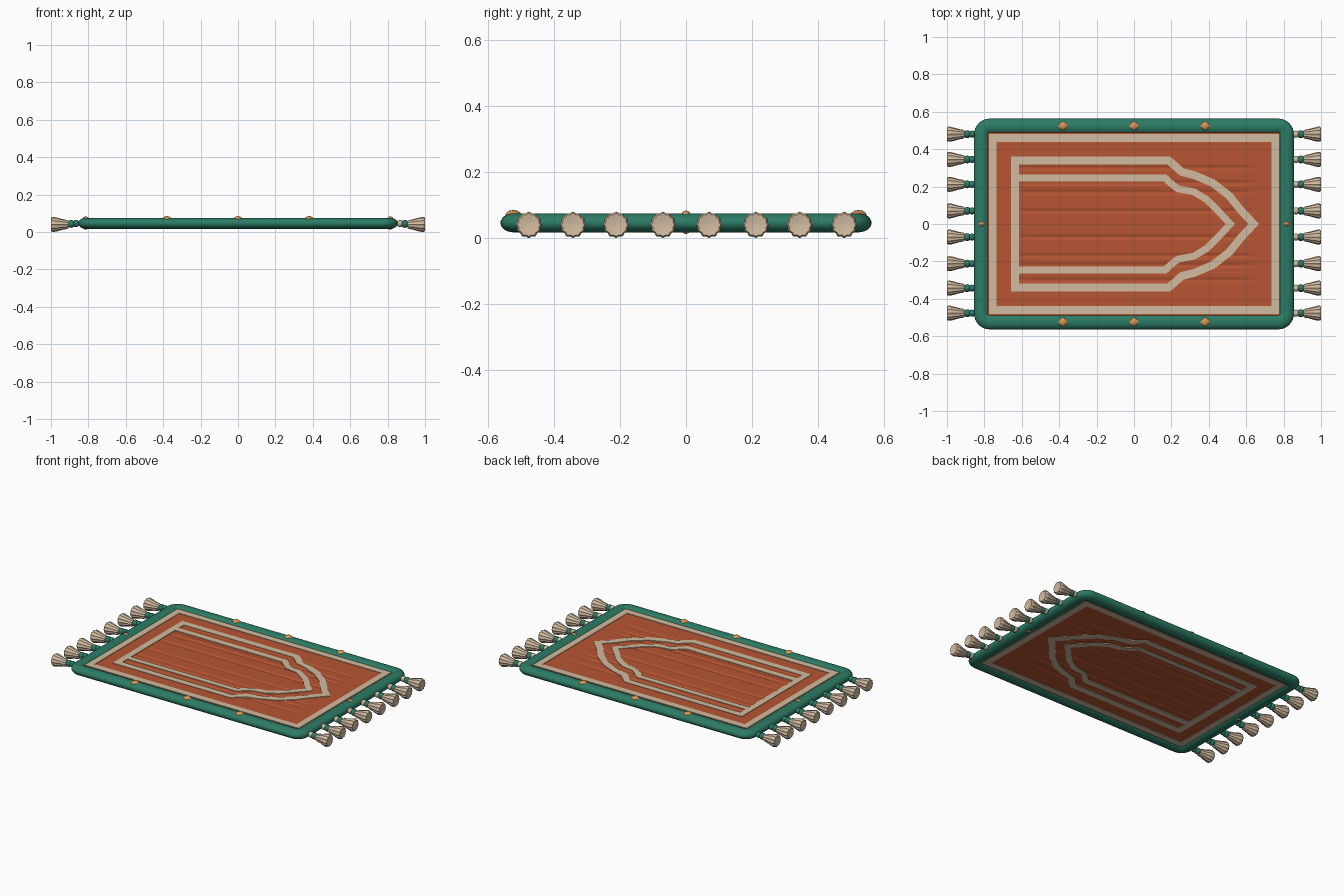
import bpy, bmesh, math
from mathutils import Vector

cube = bpy.data.objects.get("Cube")
if cube:
    bpy.data.objects.remove(cube, do_unlink=True)


def material(name, rgb):
    m = bpy.data.materials.new(name)
    m.use_nodes = True
    m.diffuse_color = (*rgb, 1)
    m.node_tree.nodes["Principled BSDF"].inputs["Base Color"].default_value = (*rgb, 1)
    return m


GREEN = material("green wool", (0.025, 0.2, 0.13))
RUST = material("rust weave", (0.47, 0.09, 0.033))
CREAM = material("cream thread", (0.64, 0.5, 0.35))
GOLD = material("amber bead", (0.68, 0.3, 0.09))
MID = 0.046  # mid height of the rug


def finish(name, bm, mat, angle=40):
    bmesh.ops.recalc_face_normals(bm, faces=bm.faces)
    mesh = bpy.data.meshes.new(name)
    bm.to_mesh(mesh)
    bm.free()
    mesh.materials.append(mat)
    ob = bpy.data.objects.new(name, mesh)
    bpy.context.collection.objects.link(ob)
    bpy.ops.object.select_all(action="DESELECT")
    ob.select_set(True)
    bpy.context.view_layer.objects.active = ob
    bpy.ops.object.shade_smooth_by_angle(angle=math.radians(angle))
    return ob


def bridge(bm, rings, closed):
    """Join equal rings of vertices with quads."""
    n = len(rings[0])
    pairs = list(zip(rings, rings[1:]))
    if closed:
        pairs.append((rings[-1], rings[0]))
    for a, b in pairs:
        for i in range(n):
            j = (i + 1) % n
            bm.faces.new((a[i], a[j], b[j], b[i]))
    if not closed:
        bm.faces.new(rings[0])
        bm.faces.new(rings[-1])


def sweep(bm, path, profile, closed):
    """Sweep a (side, z) profile along a flat path with mitred corners."""
    pts = [Vector(p) for p in path]
    n = len(pts)
    rings = []
    for i, p in enumerate(pts):
        before = pts[i - 1] if closed or i else p * 2 - pts[1]
        after = pts[(i + 1) % n] if closed or i < n - 1 else p * 2 - pts[i - 1]
        d1, d2 = (p - before).normalized(), (after - p).normalized()
        n1, n2 = Vector((-d1.y, d1.x)), Vector((-d2.y, d2.x))
        mitre = (n1 + n2) / (1 + n1.dot(n2))
        rings.append([bm.verts.new((*(p + mitre * s), z)) for s, z in profile])
    bridge(bm, rings, closed)


# Padded border tube
corner, steps = 0.042, 8
border_path = []
for q, (sx, sy) in enumerate(((1, 1), (-1, 1), (-1, -1), (1, -1))):
    for k in range(steps + 1):
        a = (q + k / steps) * math.pi / 2
        border_path.append((sx * (0.814 - corner) + corner * math.cos(a),
                            sy * (0.522 - corner) + corner * math.sin(a)))
oval = [(0.041 * math.cos(k * math.pi / 12), MID + 0.029 * math.sin(k * math.pi / 12))
        for k in range(24)]
bm = bmesh.new()
sweep(bm, border_path, oval, True)
finish("border", bm, GREEN)

# Woven panel with lengthwise creases on both faces
creases = (0.07, 0.17, 0.22, 0.3)


def dent(x, y):
    fade = max(0, min(1, (0.66 - abs(x)) / 0.08))
    return 0.005 * fade * sum(math.exp(-((abs(y) - c) / 0.009) ** 2) for c in creases)


bm = bmesh.new()
for side in (1, -1):
    grid = bmesh.ops.create_grid(bm, x_segments=40, y_segments=160, size=1)
    for v in grid["verts"]:
        x, y = v.co.x * 0.79, v.co.y * 0.5
        v.co = (x, y, MID + side * (0.016 - dent(x, y)))
    if side < 0:
        bmesh.ops.reverse_faces(bm, faces=list({f for v in grid["verts"] for f in v.link_faces}))
mesh = bpy.data.meshes.new("panel")
bm.to_mesh(mesh)
bm.free()
mesh.materials.append(RUST)
mesh.polygons.foreach_set("use_smooth", [True] * len(mesh.polygons))
bpy.context.collection.objects.link(bpy.data.objects.new("panel", mesh))


# Cream bands, laid on top and underneath
def band(name, path, width, closed):
    bm = bmesh.new()
    for side in (1, -1):
        w, low, high = width / 2, MID + side * 0.012, MID + side * 0.019
        sweep(bm, path, [(-w, low), (w, low), (w, high), (-w, high)], closed)
    finish(name, bm, CREAM)


def mirrored(half):
    return half + [(x, -y) for x, y in reversed(half[:-1])]


band("edge_band", [(0.755, 0.46), (-0.755, 0.46), (-0.755, -0.46), (0.755, -0.46)], 0.042, True)
band("outer_arch_band", mirrored([
    (-0.637, 0.34), (0.185, 0.34), (0.22, 0.31), (0.255, 0.278), (0.32, 0.262),
    (0.42, 0.22), (0.51, 0.15), (0.57, 0.075), (0.64, 0)]), 0.042, True)
band("inner_arch_band", mirrored([
    (-0.637, 0.247), (0.165, 0.247), (0.2, 0.215), (0.235, 0.188), (0.32, 0.172),
    (0.39, 0.13), (0.45, 0.07), (0.515, 0)]), 0.037, False)


# Pointed amber beads set in the border
def bead(name, x, y, along_x, z, height):
    bm = bmesh.new()
    rings = []
    for t, r in ((-1, 0.08), (-0.6, 0.4), (-0.25, 0.9), (0, 1), (0.25, 0.9), (0.6, 0.4), (1, 0.08)):
        ring = []
        for k in range(12):
            a = k * math.pi / 6
            u, v = t * 0.036, r * 0.024 * math.cos(a)
            if not along_x:
                u, v = v, u
            ring.append(bm.verts.new((x + u, y + v, z + r * height * math.sin(a))))
        rings.append(ring)
    bridge(bm, rings, False)
    finish(name, bm, GOLD)


for s, label in ((1, "back"), (-1, "front")):
    for i, x in enumerate((-0.38, 0, 0.38)):
        bead(f"{label}_bead_{i + 1}", x, s * 0.524, True, 0.07, 0.015)
for s, label in ((1, "left"), (-1, "right")):
    bead(f"{label}_end_bead", s * 0.814, 0, False, 0.048, 0.036)


# Tassels: two knots and a fluted skirt with a dished end
def knot(name, x, y, z, r, mat):
    bm = bmesh.new()
    bmesh.ops.create_uvsphere(bm, u_segments=14, v_segments=8, radius=r)
    bmesh.ops.translate(bm, verts=bm.verts, vec=(x, y, z))
    finish(name, bm, mat)


skirt = ((0.904, 0.008), (0.906, 0.019), (0.915, 0.023), (0.935, 0.026), (0.96, 0.033),
         (0.982, 0.038), (0.993, 0.038), (1.0, 0.033), (0.998, 0.02), (0.996, 0.006))
for s, label in ((1, "left"), (-1, "right")):
    for i, y in enumerate((-0.477, -0.343, -0.212, -0.07, 0.07, 0.212, 0.345, 0.48)):
        name = f"{label}_tassel_{i + 1}"
        knot(name + "_cord", s * 0.866, y, 0.045, 0.019, CREAM if s > 0 else GREEN)
        knot(name + "_knot", s * 0.892, y, 0.043, 0.021, GREEN)
        bm = bmesh.new()
        rings = []
        for x, r in skirt:
            ring = []
            for k in range(48):
                a = k * math.pi / 24
                rr = r * (1 + 0.055 * math.cos(12 * a))
                ring.append(bm.verts.new((s * x, y + rr * math.cos(a), 0.04 + rr * math.sin(a))))
            rings.append(ring)
        bridge(bm, rings, False)
        finish(name + "_skirt", bm, CREAM)
